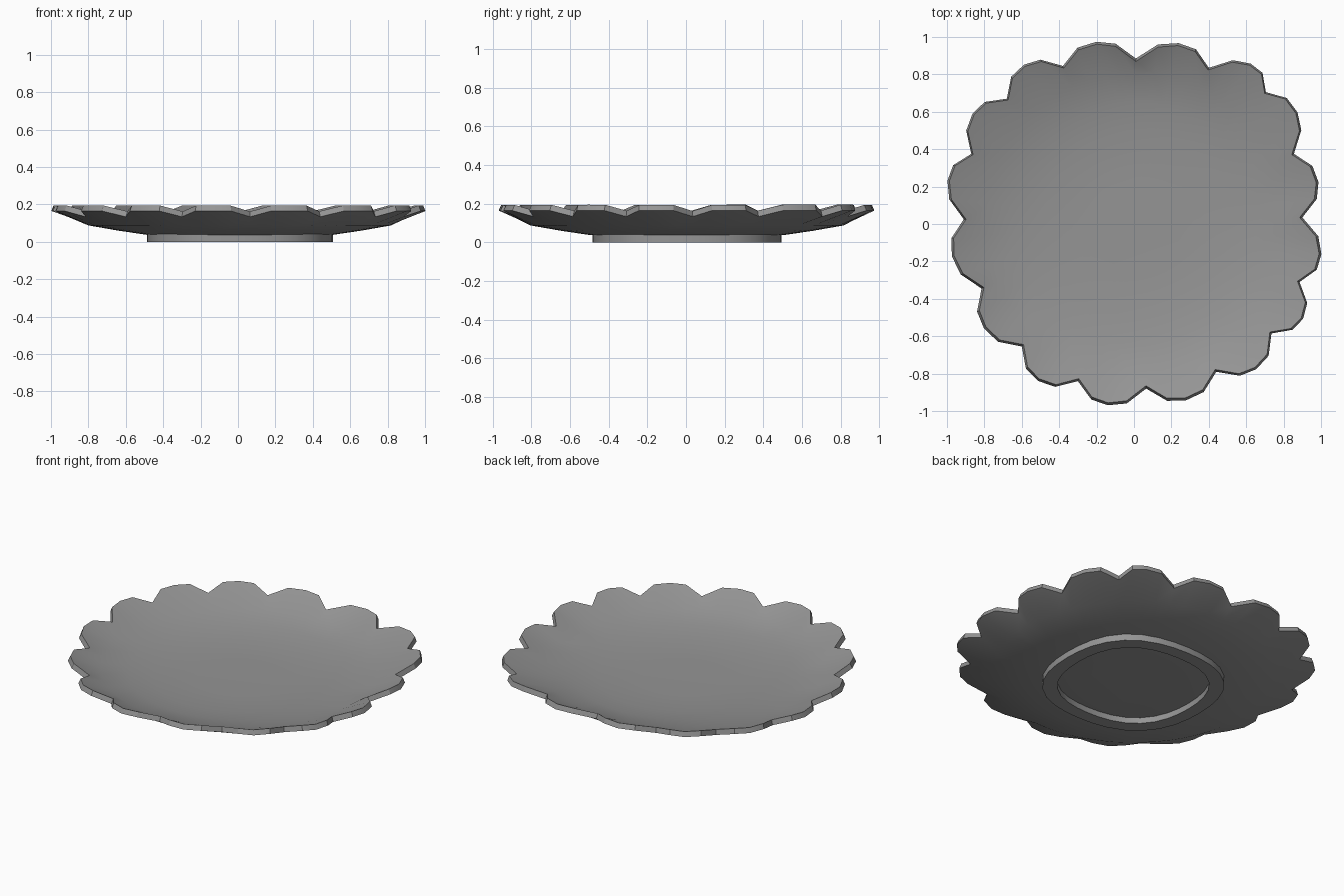
import bpy, bmesh
from math import sin, cos, pi
from mathutils import Vector

if "Cube" in bpy.data.objects:
    bpy.data.objects.remove(bpy.data.objects["Cube"])

# Slightly irregular notch positions around the hand-cut rim
NOTCHES = [(0.01, .885), (.40, .835), (.705, .705), (.855, .375), (.90, .035), (.885, -.31),
           (.735, -.585), (.44, -.79), (.065, -.88), (-.30, -.84), (-.60, -.655), (-.815, -.345),
           (-.91, .025), (-.87, .375), (-.68, .67), (-.38, .845)]
CENTRE = Vector((.01, .005))

# Dark grey glaze
glaze = bpy.data.materials.new("dark_grey")
glaze.diffuse_color = (.3, .3, .3, 1)
glaze.use_nodes = True
glaze.node_tree.nodes["Principled BSDF"].inputs["Base Color"].default_value = glaze.diffuse_color


def make(bm, name):
    mesh = bpy.data.meshes.new(name)
    bm.to_mesh(mesh)
    bm.free()
    mesh.materials.append(glaze)
    ob = bpy.data.objects.new(name, mesh)
    bpy.context.collection.objects.link(ob)
    bpy.ops.object.select_all(action='DESELECT')
    bpy.context.view_layer.objects.active = ob
    ob.select_set(True)
    return ob


def bridge(bm, a, b):
    for i in range(len(a)):
        j = (i + 1) % len(a)
        bm.faces.new((a[i], b[i], b[j], a[j]))


# Scalloped outline: a notch, then three points bulging outward per lobe
rim = []
for i, n in enumerate(NOTCHES):
    a, b = Vector(n), Vector(NOTCHES[(i + 1) % len(NOTCHES)])
    rim.append((a.x, a.y, .134))
    out = ((a + b) / 2).normalized()
    for t, push in ((.25, .09), (.52, .111), (.77, .09)):
        p = a.lerp(b, t) + out * push
        rim.append((p.x, p.y, .165))

# Plate shell: underside surface, thickened upward
bm = bmesh.new()
rings = [[bm.verts.new(p) for p in rim]]
for r, z in ((.81, .088), (.65, .06), (.5, .038), (.25, .033)):
    ring = []
    for p in rim:
        d = (Vector(p[:2]) - CENTRE).normalized() * r + CENTRE
        ring.append(bm.verts.new((d.x, d.y, z)))
    rings.append(ring)
for a, b in zip(rings, rings[1:]):
    bridge(bm, a, b)
hub = bm.verts.new((CENTRE.x, CENTRE.y, .032))
last = rings[-1]
for i in range(len(last)):
    bm.faces.new((last[i], hub, last[(i + 1) % len(last)]))
bmesh.ops.recalc_face_normals(bm, faces=bm.faces)
if sum(f.normal.z for f in bm.faces) < 0:
    bmesh.ops.reverse_faces(bm, faces=bm.faces)
plate = make(bm, "scalloped_plate")
solid = plate.modifiers.new("thickness", 'SOLIDIFY')
solid.thickness = .032
solid.offset = 1
bpy.ops.object.modifier_apply(modifier=solid.name)
bpy.ops.object.shade_smooth_by_angle(angle=pi / 6)

# Foot ring under the plate, a little fuller on the diagonals
bm = bmesh.new()
N = 32


def foot_loop(r, z):
    loop = []
    for k in range(N):
        t = 2 * pi * k / N
        q = r * (1 - .03 * cos(4 * t))
        loop.append(bm.verts.new((CENTRE.x + 1.02 * q * cos(t), CENTRE.y + q * sin(t), z)))
    return loop


loops = [foot_loop(r, z) for r, z in ((.503, .045), (.503, 0), (.42, 0), (.42, .042))]
for k in range(4):
    bridge(bm, loops[k], loops[(k + 1) % 4])
bmesh.ops.recalc_face_normals(bm, faces=bm.faces)
make(bm, "foot_ring")
bpy.ops.object.shade_smooth_by_angle(angle=pi / 6)
